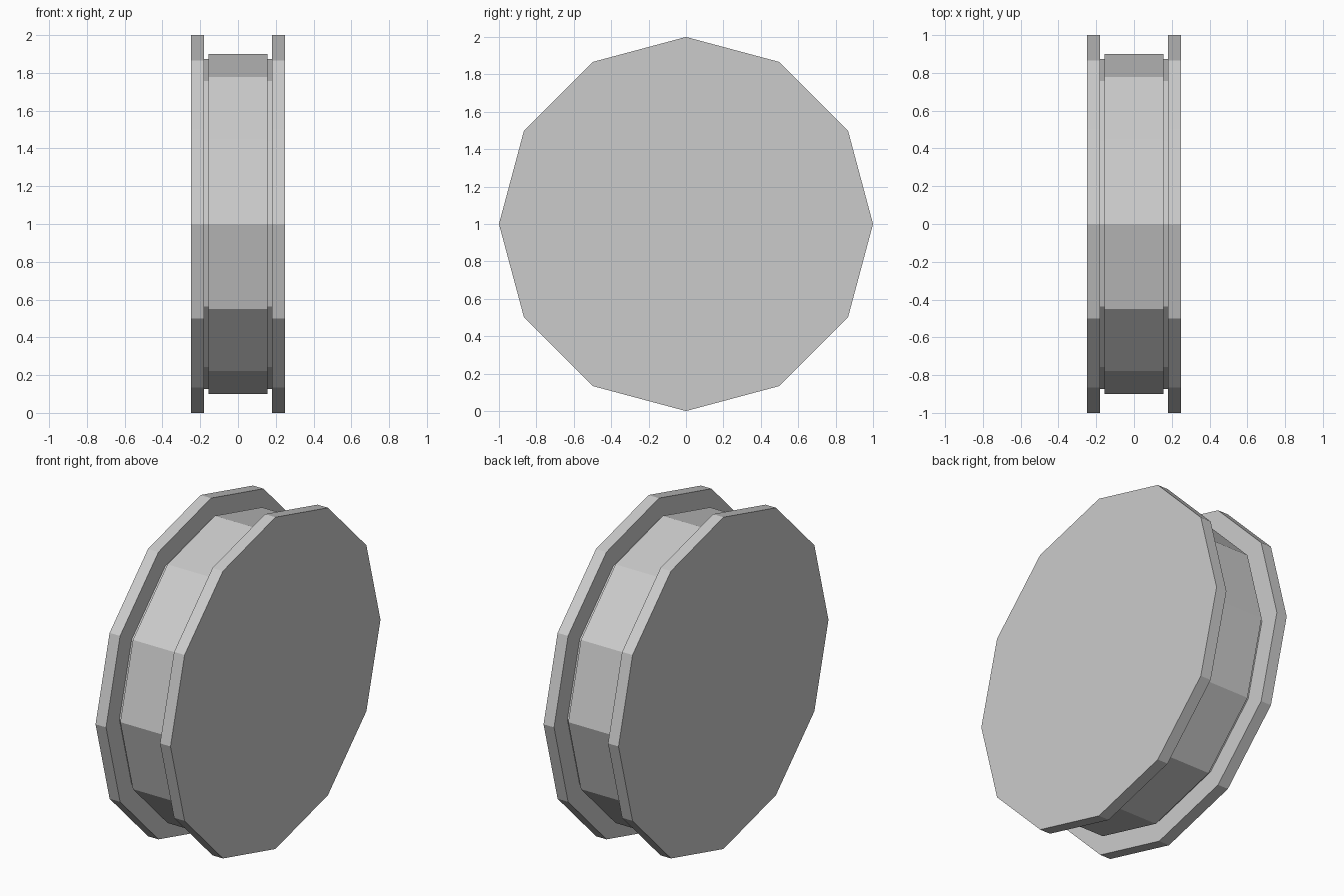
import bpy, bmesh
from math import sin, cos, tau

if "Cube" in bpy.data.objects:
    bpy.data.objects.remove(bpy.data.objects["Cube"])

SIDES = 12

# Half profile as (x, radius), from the outer face to the drum; mirrored below
half = [(-0.25, 1.0), (-0.18, 1.0), (-0.18, 0.873), (-0.155, 0.873), (-0.155, 0.9)]
profile = half + [(-x, r) for x, r in reversed(half)]

# Lathe the profile around the x axis
bm = bmesh.new()
rings = [[bm.verts.new((x, r * sin(tau * i / SIDES), 1 + r * cos(tau * i / SIDES)))
          for i in range(SIDES)] for x, r in profile]
for a, b in zip(rings, rings[1:]):
    for i in range(SIDES):
        j = (i + 1) % SIDES
        bm.faces.new((a[i], a[j], b[j], b[i]))

# Flat outer faces
bm.faces.new(rings[0])
bm.faces.new(rings[-1])
bmesh.ops.recalc_face_normals(bm, faces=bm.faces)

mesh = bpy.data.meshes.new("flanged_wheel")
bm.to_mesh(mesh)
bm.free()
bpy.context.collection.objects.link(bpy.data.objects.new("flanged_wheel", mesh))
